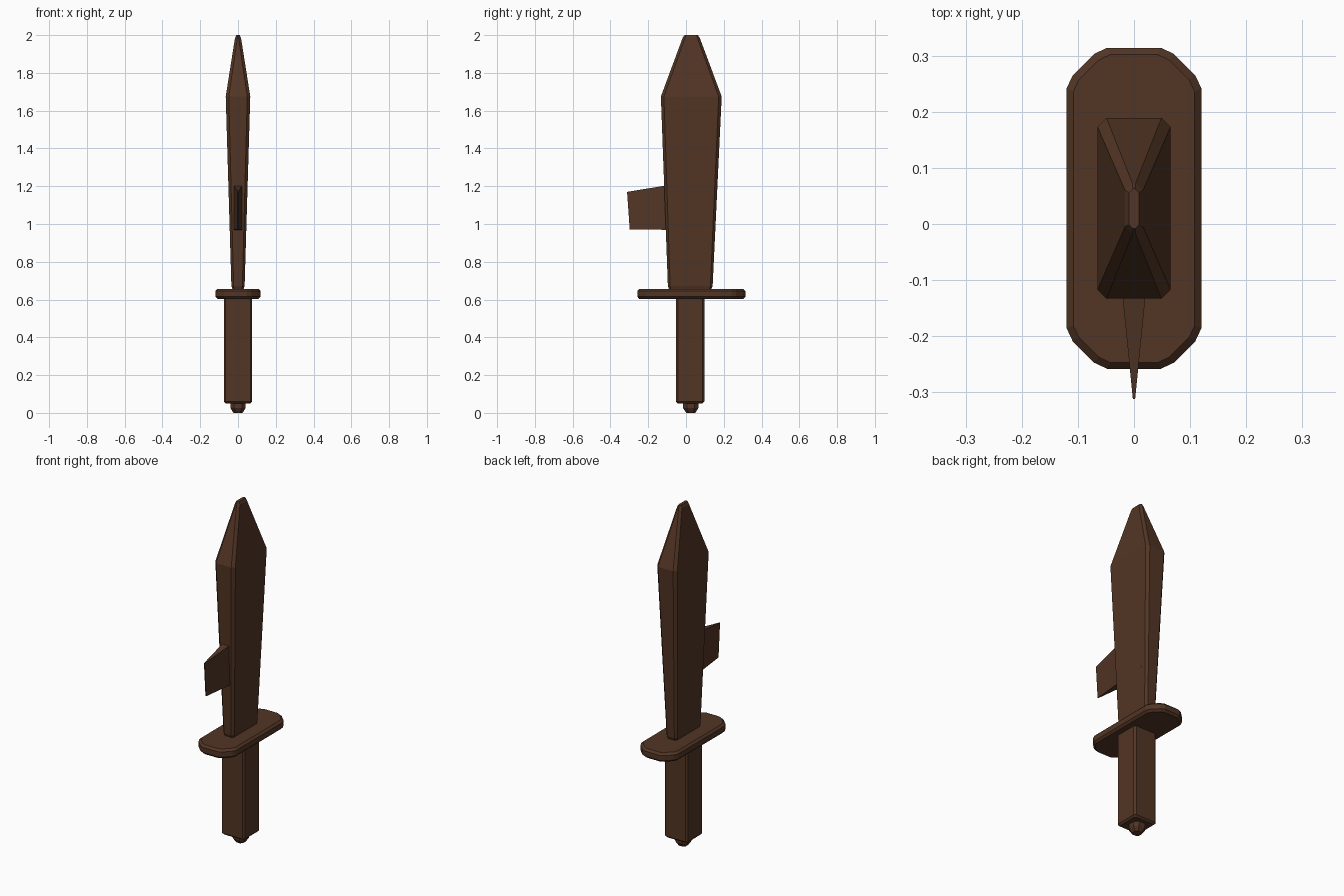
import bpy, bmesh

if "Cube" in bpy.data.objects:
    bpy.data.objects.remove(bpy.data.objects["Cube"])

wood = bpy.data.materials.new("dark_wood")
wood.diffuse_color = (0.085, 0.036, 0.018, 1)
wood.use_nodes = True
wood.node_tree.nodes["Principled BSDF"].inputs["Base Color"].default_value = wood.diffuse_color

CHAMFER = [(0, 1), (1, 0)]                                # single cut corner
DOUBLE = [(0, 1), (0.15, 0.68), (0.68, 0.15), (1, 0)]     # softened cut corner


def ring(hx, y0, y1, z, c, corner):
    """Rectangle with cut corners at height z; c is the cut size."""
    cy, hy = (y0 + y1) / 2, (y1 - y0) / 2
    pts = []
    for sx, sy in ((1, 1), (-1, 1), (-1, -1), (1, -1)):
        q = [(sx * (hx - a * c), cy + sy * (hy - b * c), z) for a, b in corner]
        pts += q if sx * sy > 0 else q[::-1]
    return pts


def loft(name, sections, corner=CHAMFER):
    """Skin a stack of rings (half width, y min, y max, z, cut)."""
    bm = bmesh.new()
    rings = [[bm.verts.new(p) for p in ring(*s, corner)] for s in sections]
    for a, b in zip(rings, rings[1:]):
        for i in range(len(a)):
            j = (i + 1) % len(a)
            bm.faces.new((a[i], a[j], b[j], b[i]))
    bm.faces.new(rings[0][::-1])
    bm.faces.new(rings[-1])
    return finish(name, bm)


def finish(name, bm):
    bmesh.ops.recalc_face_normals(bm, faces=bm.faces)
    me = bpy.data.meshes.new(name)
    bm.to_mesh(me)
    bm.free()
    me.materials.append(wood)
    ob = bpy.data.objects.new(name, me)
    bpy.context.collection.objects.link(ob)
    return ob


# Pommel stud under the grip
loft("pommel", [(0.024, 0.001, 0.049, 0.0, 0.012), (0.04, -0.015, 0.065, 0.025, 0.02),
                (0.04, -0.015, 0.065, 0.07, 0.02)])

# Square grip with bevelled edges
loft("grip", [(0.065, -0.043, 0.087, 0.05, 0.008), (0.075, -0.053, 0.097, 0.06, 0.01),
              (0.075, -0.053, 0.097, 0.62, 0.01)])

# Octagonal cross guard
loft("guard", [(0.108, -0.247, 0.302, 0.603, 0.066), (0.12, -0.258, 0.314, 0.615, 0.072),
               (0.12, -0.258, 0.314, 0.645, 0.072), (0.108, -0.247, 0.302, 0.657, 0.066)], DOUBLE)

# Blade widening upward, then tapering to a blunt tip
loft("blade", [(0.028, -0.088, 0.132, 0.65, 0.008), (0.035, -0.096, 0.141, 0.672, 0.012),
               (0.065, -0.133, 0.189, 1.675, 0.016), (0.016, -0.018, 0.073, 1.985, 0.013),
               (0.009, -0.008, 0.063, 2.0, 0.007)])

# Thin wedge-shaped tooth on the blade's edge
bm = bmesh.new()
profile = [(-0.312, 1.17, 0.002), (-0.298, 0.972, 0.002), (0.115, 0.966, 0.045), (0.115, 1.24, 0.045)]
left = [bm.verts.new((-w, y, z)) for y, z, w in profile]
right = [bm.verts.new((w, y, z)) for y, z, w in profile]
bm.faces.new(left)
bm.faces.new(right[::-1])
for i in range(4):
    j = (i + 1) % 4
    bm.faces.new((left[i], left[j], right[j], right[i]))
finish("blade_tooth", bm)
